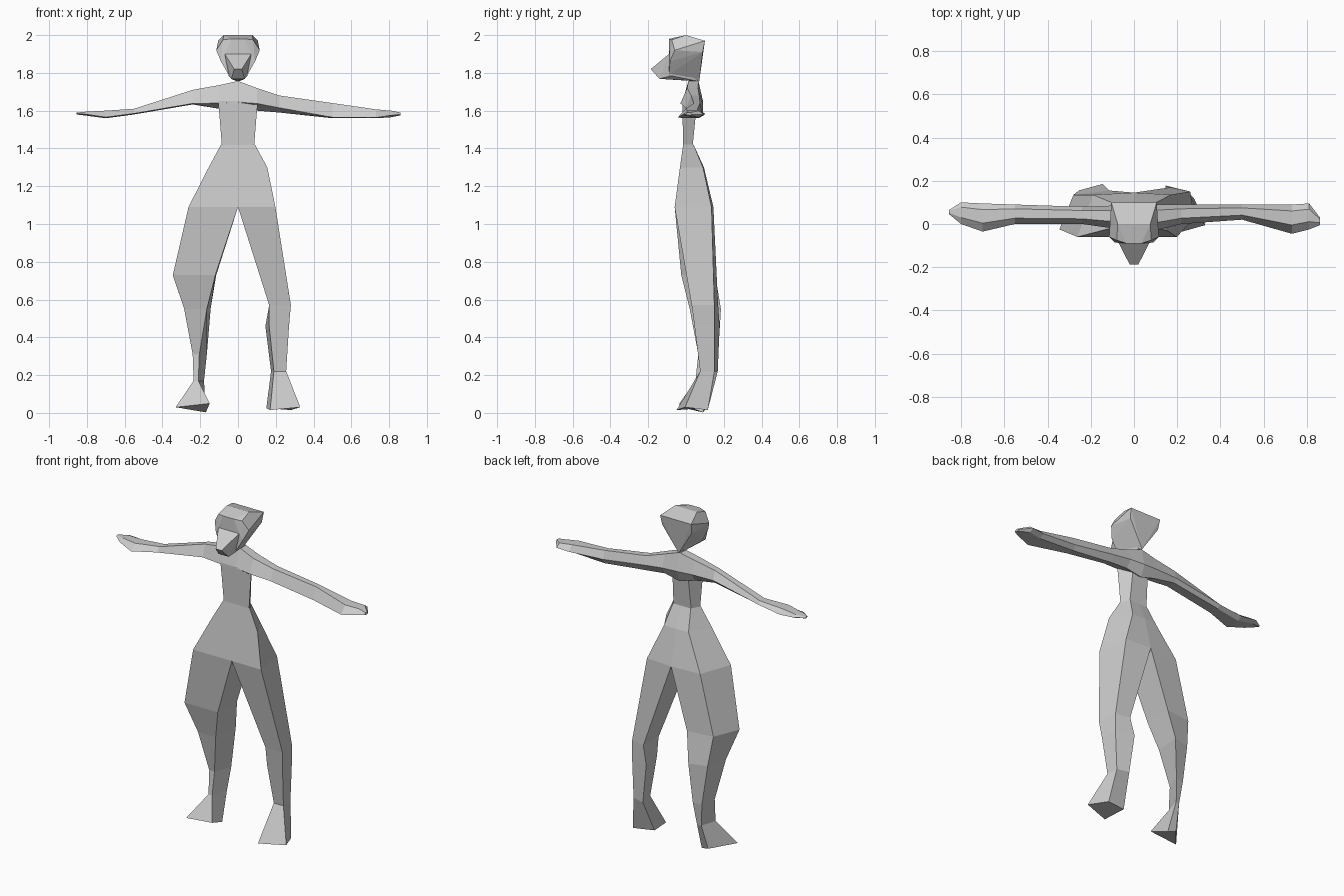
import bpy, bmesh


def finish(name, bm):
    bmesh.ops.remove_doubles(bm, verts=bm.verts, dist=0.0005)
    bmesh.ops.recalc_face_normals(bm, faces=bm.faces)
    mesh = bpy.data.meshes.new(name)
    bm.to_mesh(mesh)
    bm.free()
    obj = bpy.data.objects.new(name, mesh)
    bpy.context.collection.objects.link(obj)


def loft(bm, rings, cap_end=True):
    """Skin a stack of rings, leaving out walls on the centre plane."""
    vs = [[bm.verts.new(p) for p in ring] for ring in rings]
    for a, b in zip(vs, vs[1:]):
        n = len(a)
        for i in range(n):
            f = [a[i], a[(i + 1) % n], b[(i + 1) % n], b[i]]
            if any(abs(v.co.x) > 1e-4 for v in f):
                bm.faces.new(f)
    if cap_end:
        bm.faces.new(vs[-1])


def hull(name, half_points):
    bm = bmesh.new()
    for x, y, z in half_points:
        for s in ((-1, 1) if x else (1,)):
            bm.verts.new((s * x, y, z))
    res = bmesh.ops.convex_hull(bm, input=bm.verts)
    bmesh.ops.delete(bm, geom=[g for g in res["geom_interior"]
                               if isinstance(g, bmesh.types.BMVert)], context='VERTS')
    finish(name, bm)


# Trousers: z, outer-front x, inner-front x, inner-back x, outer-back x,
# front y, inner-back y, outer-back y
left_leg = [
    (1.42, .09, 0, 0, .06, -.015, .04, .04),
    (1.30, .155, 0, 0, .08, -.032, .095, .09),
    (1.09, .262, 0, 0, .19, -.06, .145, .135),
    (.73, .345, .12, .115, .28, -.025, .155, .135),
    (.55, .285, .165, .145, .255, .02, .185, .155),
    (.31, .24, .205, .165, .22, .065, .17, .16),
    (.17, .235, .21, .18, .205, .05, .15, .145),
]
right_leg = [
    (1.42, .09, 0, 0, .06, -.015, .04, .04),
    (1.30, .155, 0, 0, .085, -.032, .095, .09),
    (1.09, .198, 0, 0, .17, -.06, .145, .135),
    (.57, .28, .165, .17, .26, .03, .17, .15),
    (.46, .27, .165, .145, .26, .045, .178, .15),
    (.22, .255, .19, .175, .25, .075, .168, .15),
]
# Sole corners in the same order: outer-front, inner-front, inner-back, outer-back
left_sole = [(.33, -.03, .03), (.15, -.035, .05), (.17, .09, .003), (.22, .10, .015)]
right_sole = [(.33, -.005, .03), (.17, -.05, .015), (.15, .09, .025), (.28, .115, .015)]
bm = bmesh.new()
for s, leg, sole in ((-1, left_leg, left_sole), (1, right_leg, right_sole)):
    rings = [[(s * of, yf, z), (s * nf, yf, z), (s * nb, yi, z), (s * ob, yo, z)]
             for z, of, nf, nb, ob, yf, yi, yo in leg]
    rings.append([(s * x, y, z) for x, y, z in sole])
    loft(bm, rings)
finish("trousers_and_feet", bm)

# Trunk: z, front half width, back half width, front y, back y
bm = bmesh.new()
loft(bm, [[(-wf, yf, z), (wf, yf, z), (wb, yb, z), (-wb, yb, z)]
          for z, wf, wb, yf, yb in ((1.41, .085, .06, -.015, .035),
                                    (1.56, .097, .055, -.018, .05),
                                    (1.65, .105, .055, -.02, .06))], cap_end=False)
finish("trunk", bm)

# Shoulders, arms and hands: x, front y, back y, top z, bottom z, front z, back z
left_arm = [
    (0, -.02, .09, 1.757, 1.58, 1.645, 1.65),
    (.10, -.02, .085, 1.735, 1.61, 1.64, 1.655),
    (.24, 0, .08, 1.71, 1.633, 1.638, 1.655),
    (.55, 0, .09, 1.61, 1.58, 1.585, 1.595),
    (.70, -.035, .095, 1.60, 1.56, 1.565, 1.575),
    (.80, 0, .10, 1.595, 1.573, 1.58, 1.585),
    (.855, .045, .065, 1.59, 1.58, 1.585, 1.585),
]
right_arm = [
    (0, -.02, .09, 1.757, 1.58, 1.645, 1.65),
    (.10, -.03, .09, 1.72, 1.60, 1.638, 1.645),
    (.22, 0, .09, 1.68, 1.59, 1.615, 1.63),
    (.50, .02, .09, 1.64, 1.56, 1.565, 1.59),
    (.73, -.045, .09, 1.607, 1.56, 1.563, 1.575),
    (.81, -.025, .095, 1.60, 1.565, 1.575, 1.58),
    (.86, -.005, .03, 1.59, 1.575, 1.58, 1.58),
]
bm = bmesh.new()
for s, arm in ((-1, left_arm), (1, right_arm)):
    rings = []
    for x, yf, yb, zt, zb, zf, zk in arm:
        d = yb - yf
        rings.append([(s * x, yf, zf), (s * x, yf + .3 * d, zt), (s * x, yf + .78 * d, zt),
                      (s * x, yb, zk), (s * x, yf + .75 * d, zb)])
    loft(bm, rings)
finish("shoulders_and_arms", bm)

# Head, tapering to the neck at the back
hull("skull", [
    (.075, 0, 2.0), (.035, -.09, 1.98), (.08, -.075, 1.975), (.115, -.06, 1.92),
    (.105, .10, 1.97), (.10, .088, 1.91), (.09, -.085, 1.86), (.05, -.09, 1.79),
    (.015, -.09, 1.765), (0, .07, 1.755)])

# Projecting face
hull("face", [
    (.07, -.09, 1.90), (.02, -.187, 1.82), (.035, -.14, 1.768),
    (.05, -.08, 1.785), (.01, .06, 1.757)])
